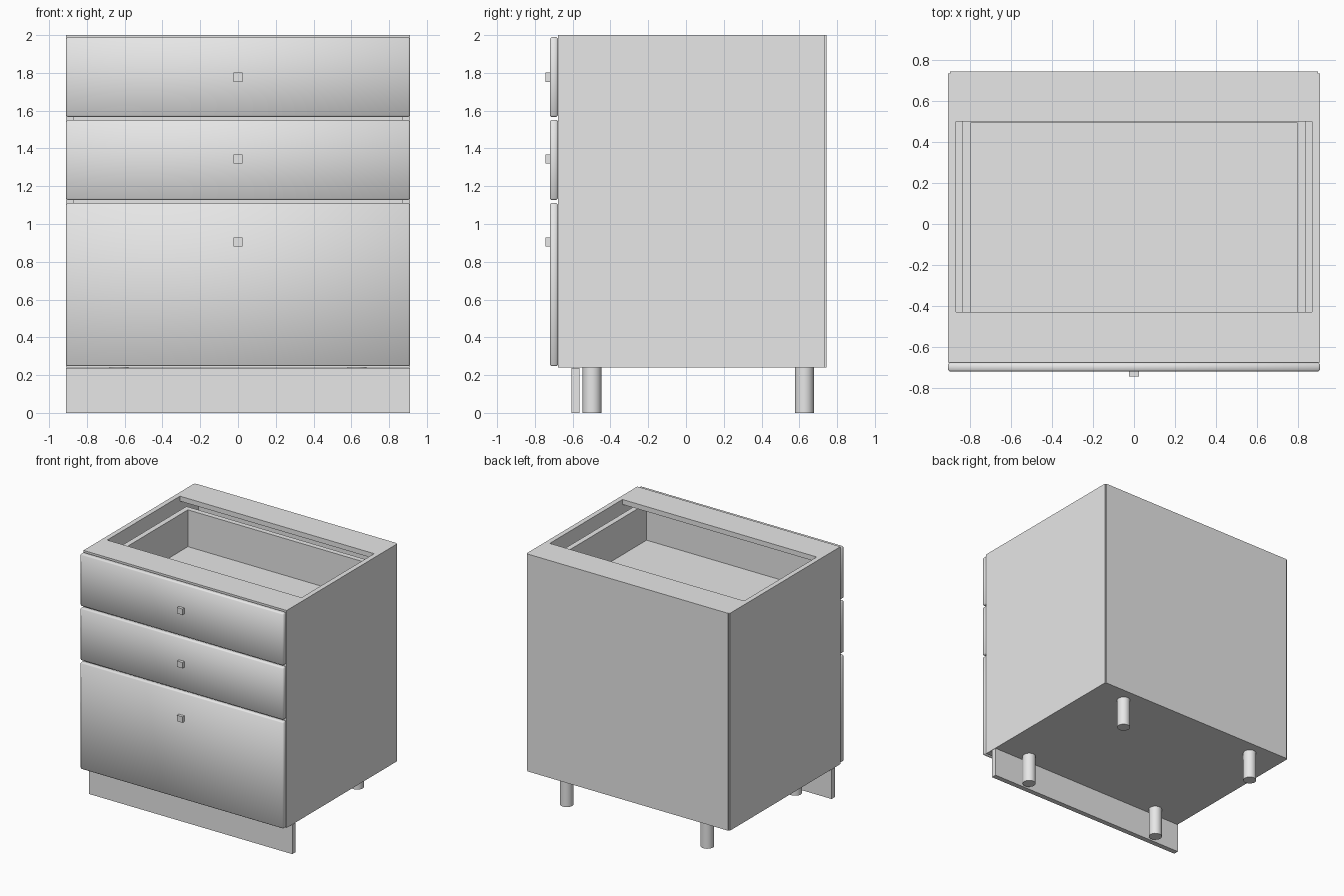
import bpy
import bmesh

default_cube = bpy.data.objects.get("Cube")
if default_cube:
    bpy.data.objects.remove(default_cube, do_unlink=True)

grey = bpy.data.materials.new("light grey")
grey.use_nodes = True
grey.diffuse_color = (0.8, 0.8, 0.8, 1)
grey.node_tree.nodes["Principled BSDF"].inputs["Base Color"].default_value = (0.8, 0.8, 0.8, 1)


def finish(name, bm, smooth=False):
    mesh = bpy.data.meshes.new(name)
    bm.to_mesh(mesh)
    bm.free()
    mesh.materials.append(grey)
    for face in mesh.polygons:
        face.use_smooth = smooth
    obj = bpy.data.objects.new(name, mesh)
    bpy.context.collection.objects.link(obj)
    return obj


def box(name, x, y, z, bevel=0):
    """Box between (min, max) pairs; bevelled boxes get soft shading."""
    bm = bmesh.new()
    bmesh.ops.create_cube(bm, size=1)
    for v in bm.verts:
        for i, (low, high) in enumerate((x, y, z)):
            v.co[i] = high if v.co[i] > 0 else low
    if bevel:
        bmesh.ops.bevel(bm, geom=bm.edges[:], offset=bevel, segments=1,
                        affect='EDGES', profile=0.5)
    return finish(name, bm, smooth=bool(bevel))


def leg(name, x, y):
    bm = bmesh.new()
    bmesh.ops.create_cone(bm, cap_ends=True, segments=24, radius1=0.05,
                          radius2=0.05, depth=BASE)
    bmesh.ops.translate(bm, verts=bm.verts, vec=(x, y, BASE / 2))
    obj = finish(name, bm)
    for face in obj.data.polygons:
        face.use_smooth = abs(face.normal.z) < 0.5


BASE, TOP = 0.24, 2.0      # carcass height range
OUT, INN = 0.91, 0.87      # side panel outer and inner x
FRONT, BACK = -0.677, 0.737
T = 0.04                   # board thickness

# Carcass
box("left_side_panel", (INN, OUT), (FRONT, BACK), (BASE, TOP))
box("right_side_panel", (-OUT, -INN), (FRONT, BACK), (BASE, TOP))
box("bottom_panel", (-INN, INN), (FRONT, BACK), (BASE, BASE + T))
box("front_top_rail", (-INN, INN), (FRONT, -0.43), (TOP - T, TOP))
box("back_top_rail", (-INN, INN), (0.5, BACK), (TOP - T, TOP))
box("back_panel", (-0.9, 0.9), (BACK, 0.745), (BASE, TOP))

# Plinth and legs
box("plinth", (-OUT, OUT), (-0.605, -0.563), (0, BASE - 0.003))
for side, x in (("left", 0.63), ("right", -0.63)):
    leg(f"front_{side}_leg", x, -0.497)
    leg(f"back_{side}_leg", x, 0.627)

# Drawers: front panel, knob and open box
DX, WALL, REAR = 0.84, 0.043, 0.54
for name, low, high, knob_z, box_top in (
    ("top", 1.567, 1.989, 1.777, 1.91),
    ("middle", 1.127, 1.551, 1.344, 1.47),
    ("bottom", 0.247, 1.111, 0.904, 0.95),
):
    box(f"{name}_drawer_front", (-OUT, OUT), (-0.721, FRONT - 0.001), (low, high), bevel=0.008)
    box(f"{name}_drawer_knob", (-0.024, 0.024), (-0.745, -0.72), (knob_z - 0.024, knob_z + 0.024))
    floor = max(low, BASE + T) + 0.005
    box(f"{name}_drawer_left_wall", (DX - WALL, DX), (FRONT, REAR), (floor, box_top))
    box(f"{name}_drawer_right_wall", (-DX, WALL - DX), (FRONT, REAR), (floor, box_top))
    inner = (WALL - DX, DX - WALL)
    box(f"{name}_drawer_back_wall", inner, (REAR - WALL, REAR), (floor, box_top))
    box(f"{name}_drawer_front_wall", inner, (FRONT, FRONT + WALL), (floor, box_top))
    box(f"{name}_drawer_floor", inner, (FRONT + WALL, REAR - WALL), (floor, floor + T))
